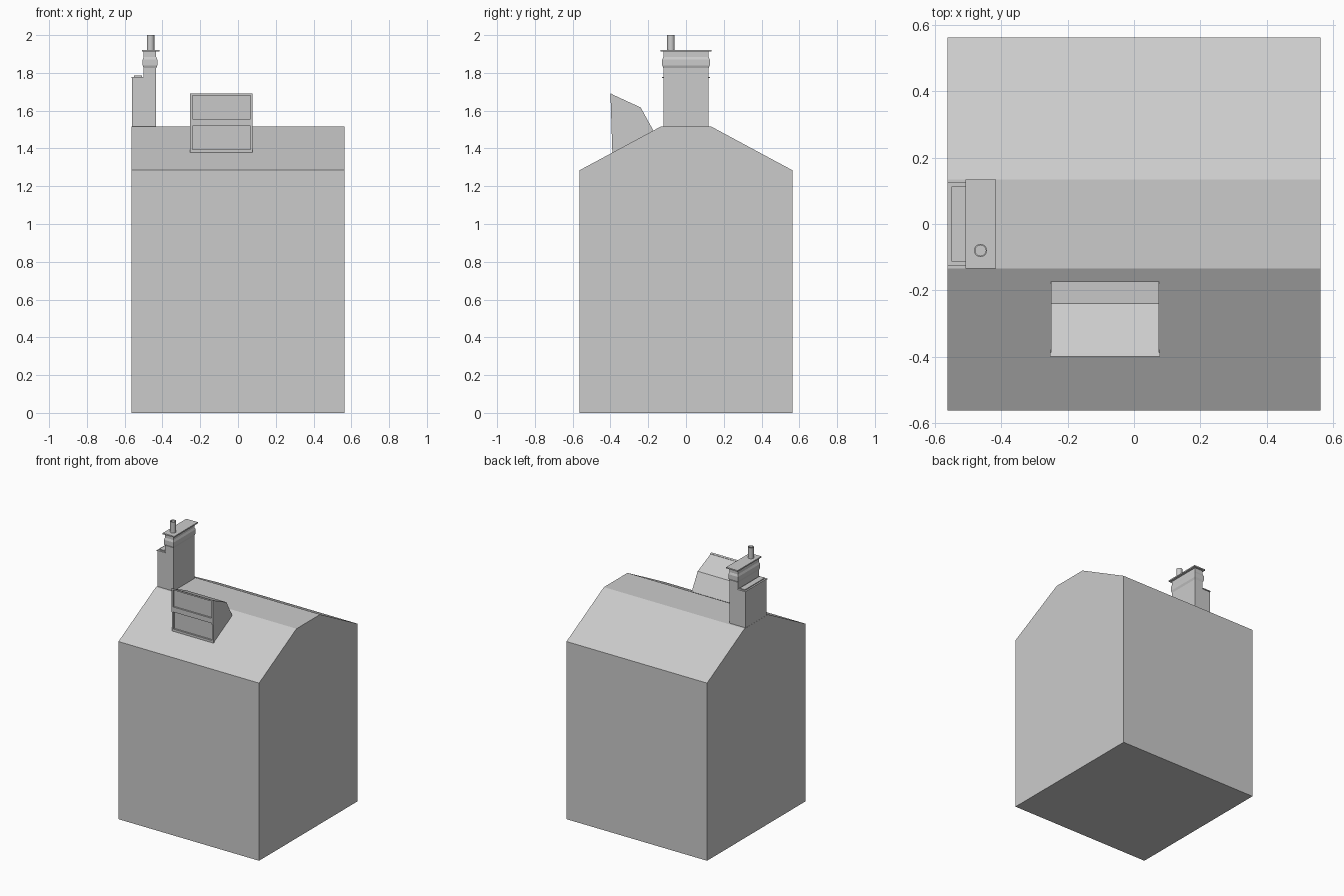
import bpy, bmesh, math

if "Cube" in bpy.data.objects:
    bpy.data.objects.remove(bpy.data.objects["Cube"])


def finish(name, bm):
    bmesh.ops.recalc_face_normals(bm, faces=bm.faces)
    me = bpy.data.meshes.new(name)
    bm.to_mesh(me)
    bm.free()
    ob = bpy.data.objects.new(name, me)
    bpy.context.collection.objects.link(ob)
    return ob


def prism(name, profile, x0, x1):
    """Extrude a (y, z) profile along x."""
    bm = bmesh.new()
    face = bm.faces.new([bm.verts.new((x0, y, z)) for y, z in profile])
    ext = bmesh.ops.extrude_face_region(bm, geom=[face])
    verts = [v for v in ext["geom"] if isinstance(v, bmesh.types.BMVert)]
    bmesh.ops.translate(bm, verts=verts, vec=(x1 - x0, 0, 0))
    return finish(name, bm)


def stack(name, cx, hx, hy, levels):
    """Rectangular column; levels are (z, outward offset)."""
    bm = bmesh.new()
    rings = [[bm.verts.new((cx + sx * (hx + o), sy * (hy + o), z))
              for sx, sy in ((-1, -1), (1, -1), (1, 1), (-1, 1))] for z, o in levels]
    for a, b in zip(rings, rings[1:]):
        for i in range(4):
            j = (i + 1) % 4
            bm.faces.new((a[i], a[j], b[j], b[i]))
    bm.faces.new(rings[0])
    bm.faces.new(rings[-1])
    return finish(name, bm)


# House body with a flat-topped gable roof
H = 0.5625
prism("house_body", [(-H, 0), (H, 0), (H, 1.285), (0.135, 1.515),
                     (-0.135, 1.515), (-H, 1.285)], -H, H)

# Dormer core, set behind the window frame
def front(z):
    return -0.39 - 0.01 * (z - 1.38) / 0.31

D = 0.012
prism("dormer", [(front(1.38) + D, 1.378), (front(1.69) + D, 1.685), (-0.24, 1.617),
                 (-0.173, 1.495), (-0.18, 1.48)], -0.25, 0.075)

# Dormer window frame bars
def bar(name, x0, x1, z0, z1, drop=0.0):
    prism(name, [(front(z0), z0), (front(z1), z1), (front(z1) + D, z1 - drop),
                 (front(z0) + D, z0)], x0, x1)

bar("window_sill", -0.254, 0.078, 1.376, 1.395)
bar("window_mullion", -0.25, 0.075, 1.52, 1.557)
bar("window_head", -0.254, 0.078, 1.681, 1.692, 0.005)
bar("window_jamb_left", -0.254, -0.242, 1.376, 1.69, 0.005)
bar("window_jamb_right", 0.066, 0.078, 1.376, 1.69, 0.005)

# Tall chimney with a flared band and cap slab
stack("chimney_tall", -0.466, 0.033, 0.12,
      [(1.50, 0), (1.825, 0), (1.84, 0.006), (1.87, 0.006), (1.885, 0), (1.915, 0)])
stack("chimney_cap", -0.462, 0.046, 0.135, [(1.912, 0), (1.921, 0)])

# Lower chimney shoulder with ledge and raised strip
stack("chimney_low", -0.4975, 0.064, 0.12, [(1.50, 0), (1.775, 0)])
stack("shoulder_ledge", -0.53, 0.0325, 0.126, [(1.773, 0), (1.779, 0)])
stack("shoulder_strip", -0.53, 0.021, 0.113, [(1.778, 0), (1.786, 0)])

# Hollow chimney pot, a ring profile spun around its axis
bm = bmesh.new()
N = 16
prof = [(0.02, 1.92), (0.02, 2.0), (0.016, 2.0), (0.016, 1.93)]
rings = [[bm.verts.new((-0.463 + r * math.cos(2 * math.pi * i / N),
                        -0.08 + r * math.sin(2 * math.pi * i / N), z))
          for i in range(N)] for r, z in prof]
for a, b in zip(rings, rings[1:]):
    for i in range(N):
        j = (i + 1) % N
        bm.faces.new((a[i], a[j], b[j], b[i]))
bm.faces.new(rings[0])
bm.faces.new(rings[-1])
pot = finish("chimney_pot", bm)
bpy.context.view_layer.objects.active = pot
pot.select_set(True)
bpy.ops.object.shade_smooth_by_angle()
